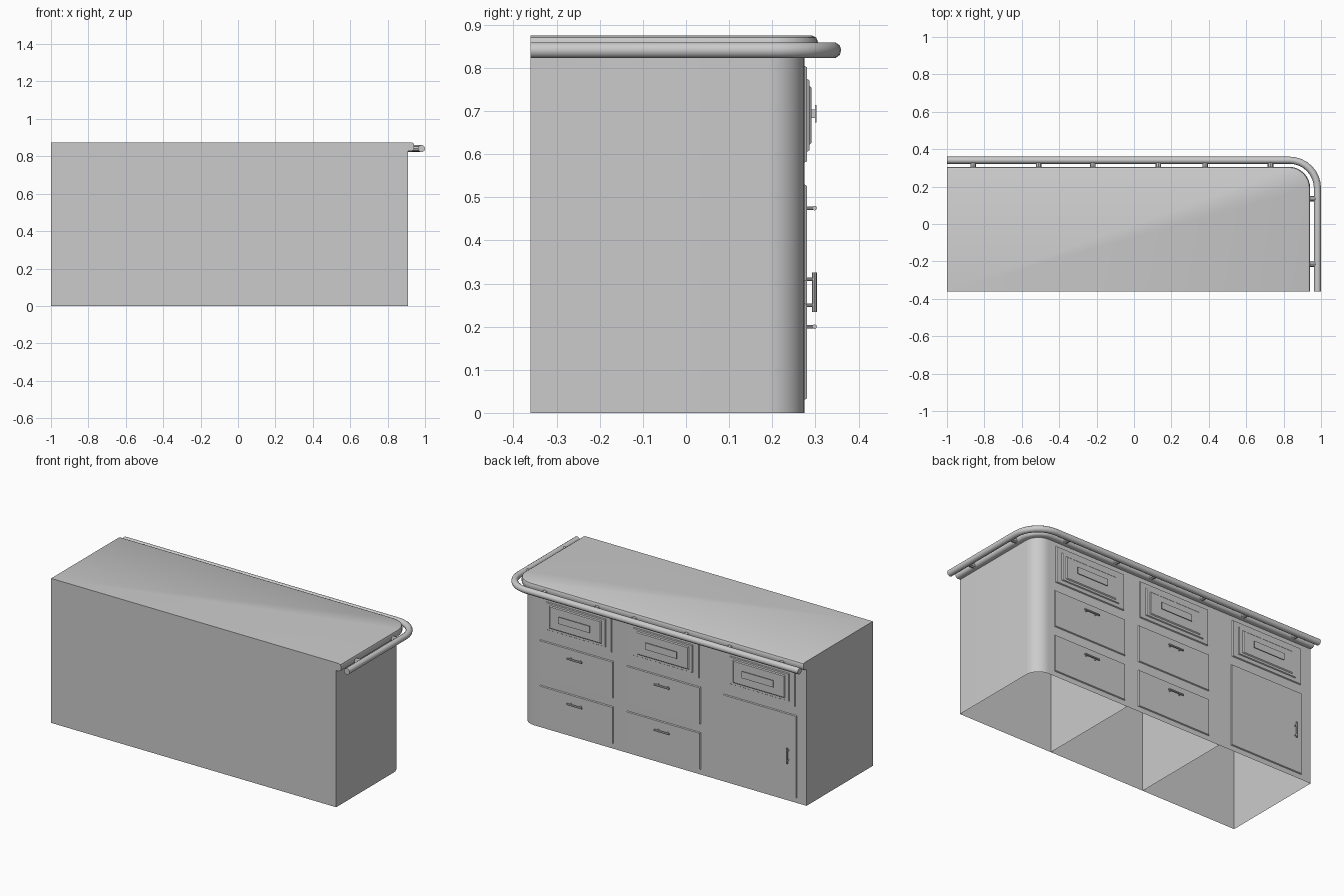
import bpy, bmesh
from math import sin, cos, pi
from mathutils import Vector

if "Cube" in bpy.data.objects:
    bpy.data.objects.remove(bpy.data.objects["Cube"])

LEFT, FRONT = -1.0, -0.36


def finish(name, bm, smooth=True):
    me = bpy.data.meshes.new(name)
    bm.to_mesh(me)
    bm.free()
    ob = bpy.data.objects.new(name, me)
    bpy.context.collection.objects.link(ob)
    if smooth:
        bpy.context.view_layer.objects.active = ob
        ob.select_set(True)
        bpy.ops.object.shade_smooth_by_angle(angle=0.7)
        ob.select_set(False)
    return ob


def path(right, back, r, n=8):
    """Front right end, round the back right corner, to the left end."""
    pts = [(right, FRONT)]
    for i in range(n + 1):
        a = pi / 2 * i / n
        pts.append((right - r + r * cos(a), back - r + r * sin(a)))
    return pts + [(LEFT, back)]


def loft(name, rings, cap_top=False, cap_bottom=False):
    bm = bmesh.new()
    vs = [[bm.verts.new(p) for p in ring] for ring in rings]
    n = len(vs[0])
    for a, b in zip(vs, vs[1:]):
        for i in range(n):
            j = (i + 1) % n
            bm.faces.new((a[i], a[j], b[j], b[i]))
    if cap_bottom:
        bm.faces.new(vs[0][::-1])
    if cap_top:
        bm.faces.new(vs[-1])
    return finish(name, bm)


def box(name, x0, x1, y0, y1, z0, z1, chamfer=0.0):
    """Block whose back (+y) face is shrunk by chamfer."""
    c = chamfer
    rings = []
    for y, s in ((y0, 0), (y1, c)):
        rings.append([(x0 + s, y, z0 + s), (x0 + s, y, z1 - s),
                      (x1 - s, y, z1 - s), (x1 - s, y, z0 + s)])
    return loft(name, rings, True, True)


def rod(name, a, b, r, sides=8):
    a, b = Vector(a), Vector(b)
    d = b - a
    bm = bmesh.new()
    bmesh.ops.create_cone(bm, cap_ends=True, segments=sides, radius1=r,
                          radius2=r, depth=d.length)
    m = d.to_track_quat('Z', 'Y').to_matrix().to_4x4()
    m.translation = (a + b) / 2
    bm.transform(m)
    return finish(name, bm)


# Cabinet carcass: open-bottomed shell with one rounded corner
def outline(right, back, r, z):
    return [(x, y, z) for x, y in path(right, back, r) + [(LEFT, FRONT)]]


loft("cabinet_shell", [outline(0.91, 0.275, 0.085, z) for z in (0, 0.83)])

# Dividers between the three units
for i, x in enumerate((-0.363, 0.277)):
    bm = bmesh.new()
    bm.faces.new([bm.verts.new(p) for p in ((x, FRONT, 0), (x, 0.275, 0),
                                            (x, 0.275, 0.83), (x, FRONT, 0.83))])
    finish(f"divider_{i}", bm, False)

# Worktop with a rounded edge on the back and right
profile = [(0.014, 0.828), (0.004, 0.833), (0, 0.842), (0, 0.860),
           (0.004, 0.870), (0.014, 0.875)]
loft("worktop", [outline(0.942 - o, 0.306 - o, 0.115 - o, z) for o, z in profile],
     True, True)

# Hand rail: round tube swept round the corner
RZ, RR, SIDES = 0.841, 0.019, 10
pts = path(0.981, 0.341, 0.15)
rings = []
for i, p in enumerate(pts):
    t = Vector(pts[min(i + 1, len(pts) - 1)]) - Vector(pts[max(i - 1, 0)])
    if i <= 1:
        t = Vector((0, 1))
    elif i >= len(pts) - 2:
        t = Vector((-1, 0))
    t.normalize()
    rings.append([(p[0] + t.y * RR * cos(a), p[1] - t.x * RR * cos(a), RZ + RR * sin(a))
                  for a in (2 * pi * k / SIDES for k in range(SIDES))])
loft("hand_rail", rings, True, True)

# Rail brackets
for i, x in enumerate((-0.86, -0.51, -0.22, 0.13, 0.38, 0.73)):
    rod(f"rail_bracket_back_{i}", (x, 0.295, RZ), (x, 0.335, RZ), 0.015)
for i, y in enumerate((0.135, -0.215)):
    rod(f"rail_bracket_side_{i}", (0.93, y, RZ), (0.975, y, RZ), 0.015)


# Bar pull with two posts
def pull(name, x, z, dx, dz):
    rod(name + "_bar", (x - dx, 0.298, z - dz), (x + dx, 0.298, z + dz), 0.0055)
    for s in (-0.65, 0.65):
        px, pz = x + s * dx, z + s * dz
        rod(f"{name}_post_{s > 0}", (px, 0.275, pz), (px, 0.298, pz), 0.004)


def front(name, x, z0, z1, half=0.247):
    box(name, x - half, x + half, 0.274, 0.281, z0, z1, 0.004)


# Drawer and door fronts on the back face
for unit, x in (("left", -0.69), ("middle", -0.045), ("right", 0.54)):
    front(unit + "_top_drawer", x, 0.58, 0.805, 0.238)
    box(unit + "_drawer_panel", x - 0.2, x + 0.2, 0.28, 0.286, 0.605, 0.775, 0.004)
    box(unit + "_raised_panel", x - 0.175, x + 0.175, 0.285, 0.291, 0.62, 0.76, 0.006)
    # flat grip on a short stem
    box(unit + "_grip_stem", x - 0.09, x + 0.09, 0.29, 0.300, 0.684, 0.704)
    box(unit + "_grip_plate", x - 0.105, x + 0.105, 0.299, 0.303, 0.673, 0.714)
    if unit == "left":
        front("door", x, 0.03, 0.53)
        pull("door_pull", -0.885, 0.28, 0, 0.046)
    else:
        for k, (z0, z1, zp) in enumerate(((0.305, 0.53, 0.475), (0.03, 0.255, 0.20))):
            front(f"{unit}_drawer_{k}", x, z0, z1)
            pull(f"{unit}_drawer_pull_{k}", x, zp, 0.05, 0)

# Make all face normals point outward
for ob in bpy.context.scene.objects:
    bm = bmesh.new()
    bm.from_mesh(ob.data)
    bmesh.ops.recalc_face_normals(bm, faces=bm.faces)
    bm.to_mesh(ob.data)
    bm.free()
